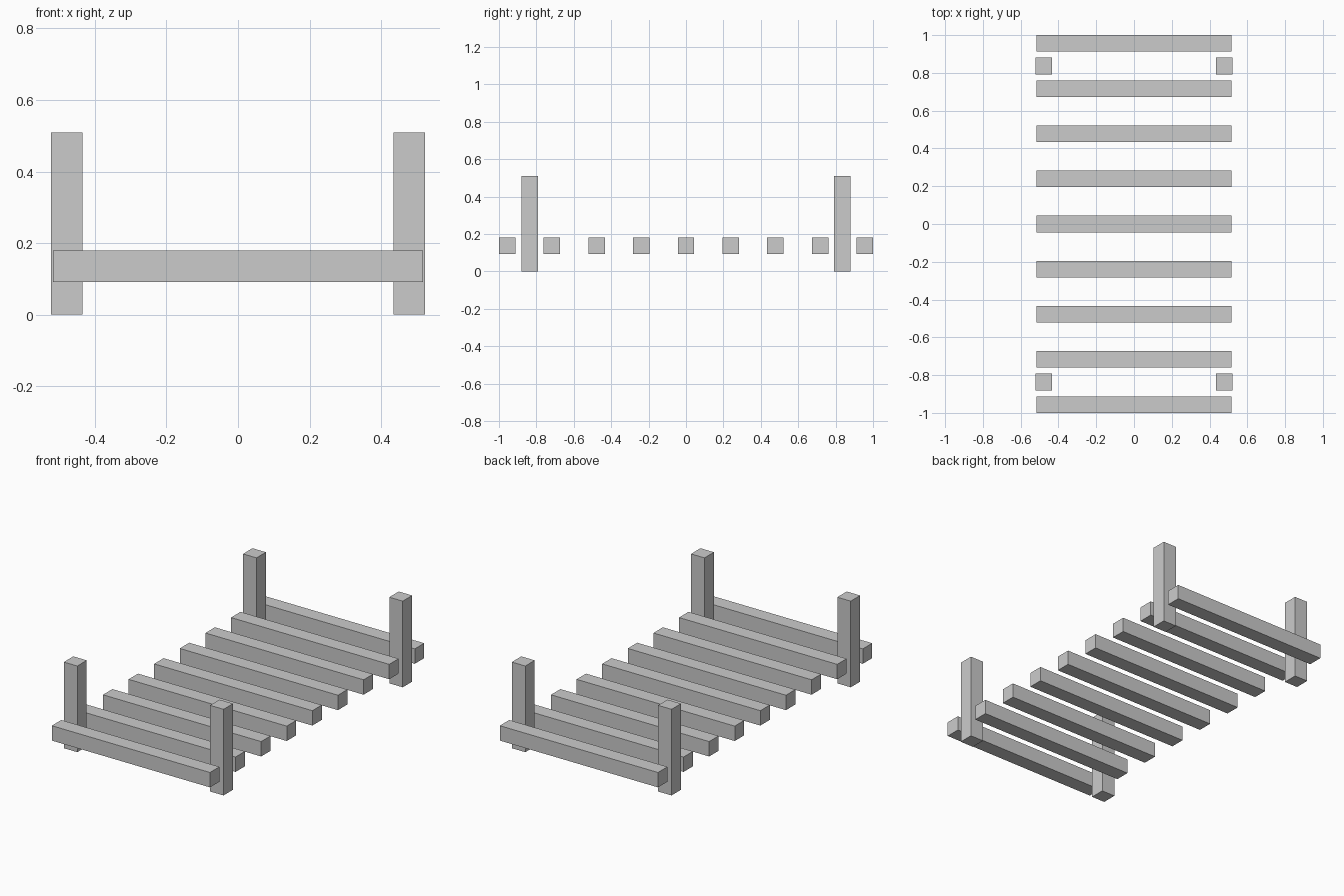
import bpy

if "Cube" in bpy.data.objects:
    bpy.data.objects.remove(bpy.data.objects["Cube"])

SLAT = 0.088            # slat and post thickness
SLAT_LENGTH = 1.034
SLAT_Z = 0.136          # slat centre height
SLAT_COUNT = 9
PITCH = (2.0 - SLAT) / (SLAT_COUNT - 1)
POST_HEIGHT = 0.509
POST_X = 0.478
POST_Y = 3.5 * PITCH    # midway between the two end slats


def box(name, size, centre):
    bpy.ops.mesh.primitive_cube_add(size=1, location=centre)
    obj = bpy.context.object
    obj.name = name
    obj.scale = size
    bpy.ops.object.transform_apply(location=False, rotation=False, scale=True)
    return obj


# Evenly spaced cross slats
for i in range(SLAT_COUNT):
    y = (i - (SLAT_COUNT - 1) / 2) * PITCH
    box(f"slat_{i + 1}", (SLAT_LENGTH, SLAT, SLAT), (0, y, SLAT_Z))

# Four corner posts
for y_name, sy in (("front", -1), ("back", 1)):
    for x_name, sx in (("left", -1), ("right", 1)):
        box(f"{y_name}_{x_name}_post", (SLAT, SLAT, POST_HEIGHT),
            (sx * POST_X, sy * POST_Y, POST_HEIGHT / 2))
